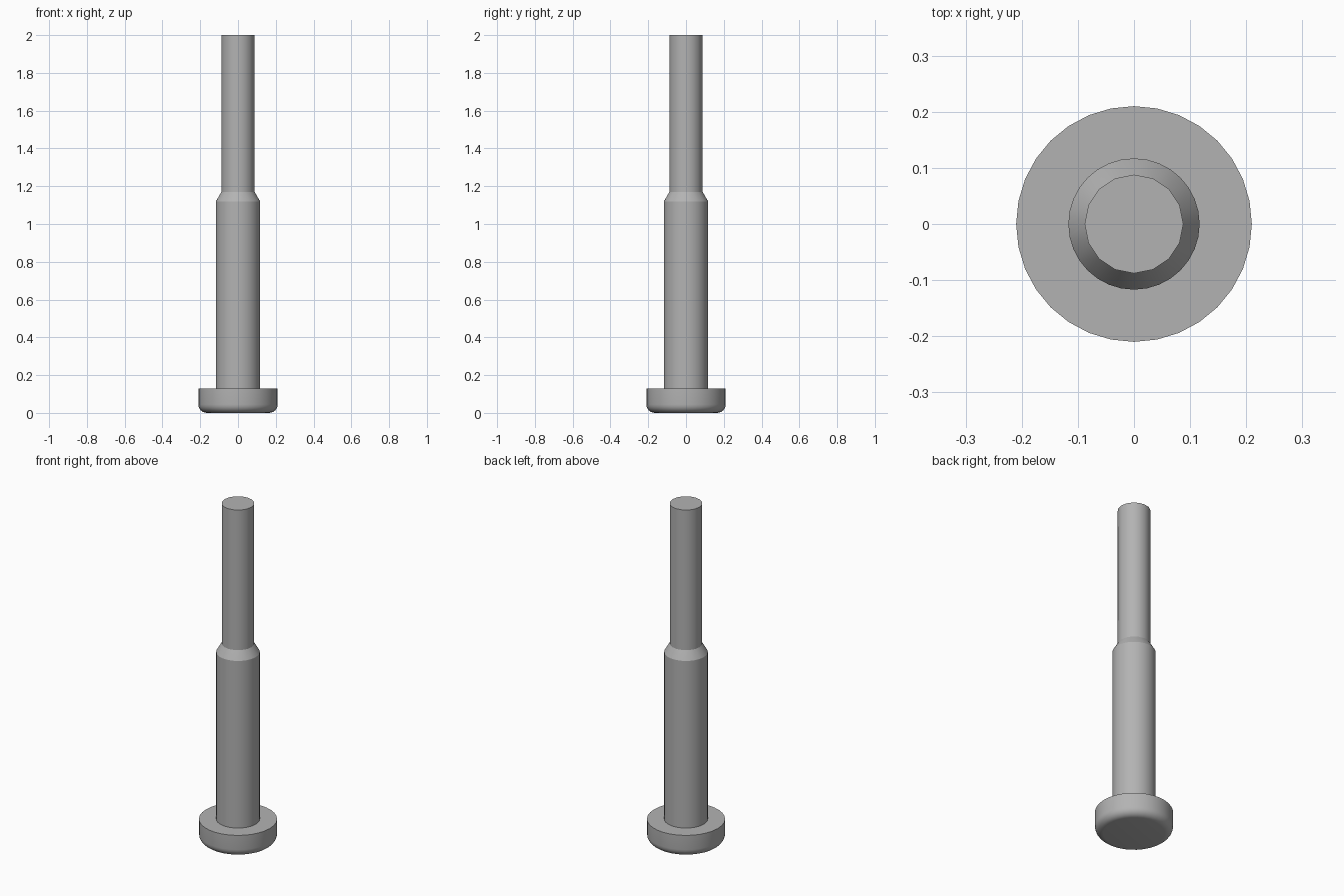
import bpy, bmesh
from math import sin, cos, pi, radians

cube = bpy.data.objects.get("Cube")
if cube:
    bpy.data.objects.remove(cube)

steel = bpy.data.materials.new("grey_steel")
steel.use_nodes = True
colour = (0.45, 0.45, 0.45, 1)
steel.diffuse_color = colour
steel.node_tree.nodes["Principled BSDF"].inputs["Base Color"].default_value = colour


def ring(bm, radius, z, sides):
    return [bm.verts.new((radius * sin(2 * pi * i / sides),
                          radius * cos(2 * pi * i / sides), z)) for i in range(sides)]


def join(bm, low, high):
    # Skin two rings; the lower one may have twice as many sides
    n, m = len(low), len(high)
    step = n // m
    for i in range(m):
        a, b = high[i], high[(i + 1) % m]
        row = [low[(i * step + k) % n] for k in range(step + 1)]
        if step == 1:
            bm.faces.new((row[0], a, b, row[1]))
        else:
            bm.faces.new((row[0], a, row[1]))
            bm.faces.new((row[1], a, b))
            bm.faces.new((row[1], b, row[2]))


def turned(name, profile, angle):
    # Profile entries are radius, height, number of sides
    bm = bmesh.new()
    rings = [ring(bm, *p) for p in profile]
    for low, high in zip(rings, rings[1:]):
        join(bm, low, high)
    bm.faces.new(rings[0])
    bm.faces.new(rings[-1][::-1])
    bmesh.ops.recalc_face_normals(bm, faces=bm.faces)
    mesh = bpy.data.meshes.new(name)
    bm.to_mesh(mesh)
    bm.free()
    mesh.materials.append(steel)
    ob = bpy.data.objects.new(name, mesh)
    bpy.context.collection.objects.link(ob)
    bpy.ops.object.select_all(action='DESELECT')
    ob.select_set(True)
    bpy.context.view_layer.objects.active = ob
    bpy.ops.object.shade_smooth_by_angle(angle=radians(angle))
    return ob


# Flat head with a rounded lower rim
head_r, head_top, fillet = 0.21, 0.13, 0.045
rim = [(head_r - fillet + fillet * sin(t * pi / 12),
        fillet - fillet * cos(t * pi / 12), 32) for t in range(7)]
turned("head", rim + [(head_r, head_top, 32)], 30)

# Thick shank tapering into the thinner pin
turned("stepped_shank", [(0.117, head_top - 0.01, 32), (0.117, 1.12, 32),
                         (0.088, 1.17, 16), (0.088, 2.0, 16)], 25)
